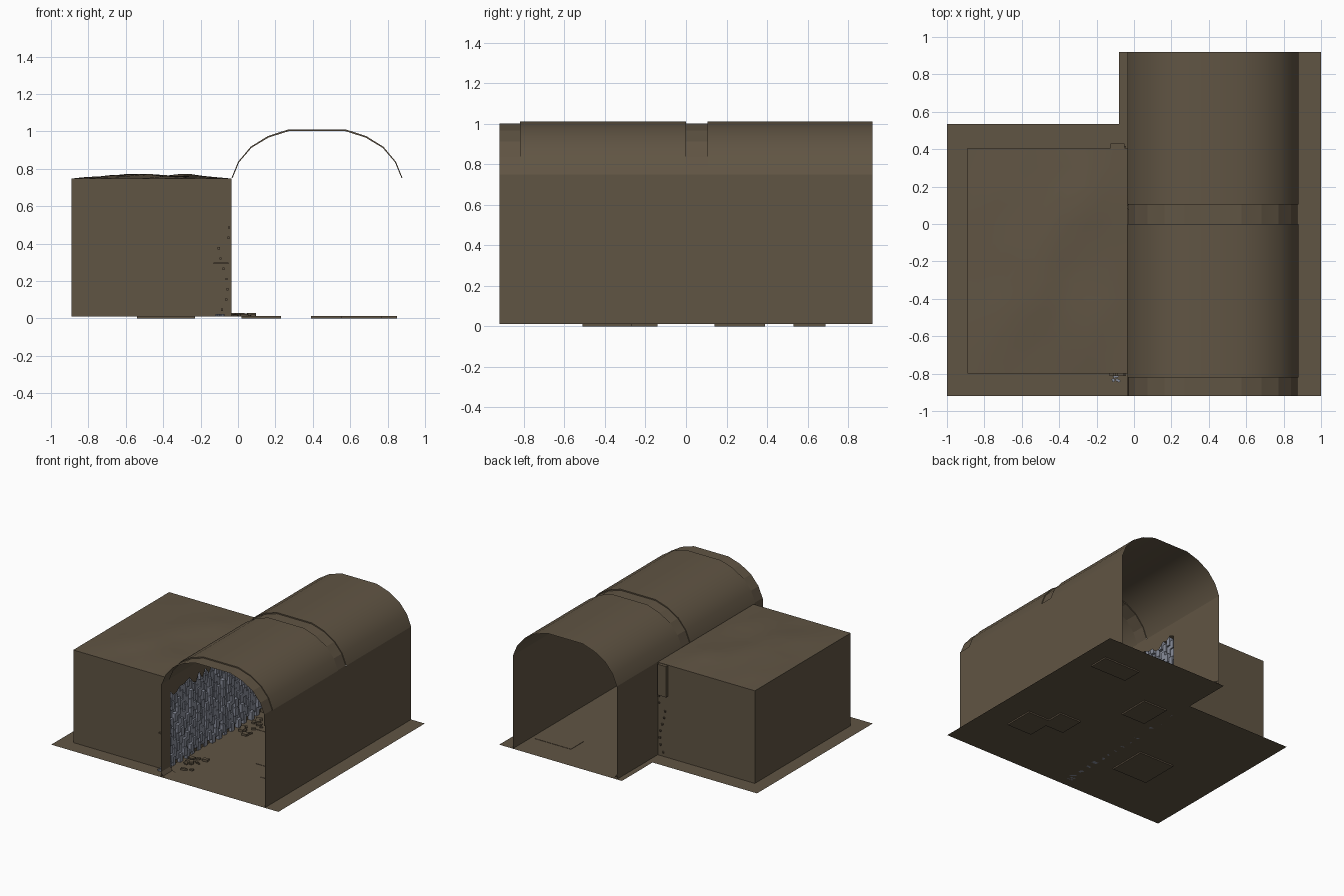
import bpy, bmesh, math, random
from mathutils import Matrix, Vector

if "Cube" in bpy.data.objects:
    bpy.data.objects.remove(bpy.data.objects["Cube"])

random.seed(4)


def material(name, rgb):
    m = bpy.data.materials.new(name)
    m.diffuse_color = (*rgb, 1)
    m.use_nodes = True
    m.node_tree.nodes["Principled BSDF"].inputs["Base Color"].default_value = m.diffuse_color
    return m


EARTH = material("brown_concrete", (0.118, 0.090, 0.057))
BRICK = material("pale_blue_grey", (0.25, 0.27, 0.33))


def finish(name, bm, mat=EARTH, smooth=False):
    me = bpy.data.meshes.new(name)
    bm.to_mesh(me)
    bm.free()
    me.materials.append(mat)
    ob = bpy.data.objects.new(name, me)
    bpy.context.collection.objects.link(ob)
    if smooth:
        for p in me.polygons:
            p.use_smooth = True
    return ob


def face(bm, pts):
    return bm.faces.new([bm.verts.new(p) for p in pts])


def box(bm, x0, x1, y0, y1, z0, z1, rot=0.0):
    c = Vector(((x0 + x1) / 2, (y0 + y1) / 2, (z0 + z1) / 2))
    m = (Matrix.Translation(c) @ Matrix.Rotation(rot, 4, 'Z')
         @ Matrix.Diagonal((x1 - x0, y1 - y0, z1 - z0, 1)))
    bmesh.ops.create_cube(bm, size=1, matrix=m)


def sweep(bm, profile, y0, y1):
    """Open sheet: an xz profile carried along y."""
    a = [bm.verts.new((x, y0, z)) for x, z in profile]
    b = [bm.verts.new((x, y1, z)) for x, z in profile]
    for i in range(len(a) - 1):
        bm.faces.new((a[i], b[i], b[i + 1], a[i + 1]))


XL, XR, CX = -0.035, 0.88, 0.4225
FLOOR = 0.011
RY0, RY1 = -0.80, 0.405      # side room extent along y

# L-shaped floor
bm = bmesh.new()
face(bm, [(x, y, FLOOR) for x, y in
          ((-1, -0.92), (1, -0.92), (1, 0.92), (-0.08, 0.92), (-0.08, 0.535), (-1, 0.535))])
finish("floor", bm)

# Thin slabs let into the floor
bm = bmesh.new()
for x0, x1, y0, y1 in ((0.53, 0.85, 0.53, 0.69), (0.55, 0.77, -0.51, -0.27),
                       (0.39, 0.58, -0.34, -0.14), (-0.54, -0.23, -0.51, -0.20),
                       (0.02, 0.23, 0.14, 0.39)):
    box(bm, x0, x1, y0, y1, 0.0, 0.0135)
finish("floor_patches", bm)

# Tunnel side walls, the left one broken open along the room
bm = bmesh.new()
for x, y0, y1 in ((XR, -0.92, 0.92), (XL, -0.92, RY0), (XL, RY1, 0.92)):
    sweep(bm, [(x, FLOOR), (x, 0.05), (x, 0.75)], y0, y1)
finish("tunnel_walls", bm)

# Sloped skirting along the foot of the left wall
bm = bmesh.new()
for y0, y1 in ((-0.92, RY0), (RY1, 0.92)):
    sweep(bm, [(XL, 0.05), (-0.018, 0.022), (0.02, 0.013)], y0, y1)
finish("skirting", bm)

# Vault panels, with ribs set slightly inside
half = [(0.4575, 0.75), (0.422, 0.838), (0.355, 0.918), (0.263, 0.975), (0.155, 1.01)]
arch = [(CX - d, z) for d, z in half] + [(CX + d, z) for d, z in reversed(half)]
inner = [(CX + (x - CX) * 0.988, 0.75 + (z - 0.75) * 0.965) for x, z in arch]
inner = [(inner[0][0], 0.66)] + inner + [(inner[-1][0], 0.66)]
bm = bmesh.new()
for y0, y1 in ((-0.82, 0.0), (0.105, 0.92)):
    sweep(bm, arch, y0, y1)
finish("vault_panels", bm, smooth=True)

bm = bmesh.new()
for y0, y1 in ((-0.92, -0.82), (0.0, 0.105)):
    sweep(bm, inner, y0, y1)
    core = inner[1:-1]
    for y in ((y1,) if y0 < -0.9 else (y0, y1)):      # rib flanks
        for i in range(len(arch) - 1):
            face(bm, [(arch[i][0], y, arch[i][1]), (arch[i + 1][0], y, arch[i + 1][1]),
                      (core[i + 1][0], y, core[i + 1][1]), (core[i][0], y, core[i][1])])
finish("vault_ribs", bm)

# Side room: three walls
RX = -0.89
bm = bmesh.new()
for a, b in (((XL, RY0), (RX, RY0)), ((RX, RY0), (RX, RY1)), ((RX, RY1), (XL, RY1))):
    face(bm, [(*a, FLOOR), (*b, FLOOR), (*b, 0.748), (*a, 0.748)])
finish("room_walls", bm)

# Lumpy room roof
bm = bmesh.new()
N = 12
grid = []
for i in range(N + 1):
    row = []
    for j in range(N + 1):
        u, v = i / N, j / N
        edge = min(1, 4 * min(u, 1 - u)) * min(1, 4 * min(v, 1 - v))
        bump = 0.016 + 0.009 * math.sin(9 * u + 1) * math.cos(7 * v) + random.uniform(-.004, .004)
        row.append(bm.verts.new((RX + u * (XL - RX), RY0 + v * (RY1 - RY0), 0.748 + bump * edge)))
    grid.append(row)
for i in range(N):
    for j in range(N):
        bm.faces.new((grid[i][j], grid[i + 1][j], grid[i + 1][j + 1], grid[i][j + 1]))
finish("room_roof", bm, smooth=True)

# Ragged plaster hanging at the top of the opening
bm = bmesh.new()
n = 30
low = [random.uniform(0.60, 0.67) for _ in range(n + 1)]
for i in range(n):
    ya, yb = (RY0 + (RY1 - RY0) * k / n for k in (i, i + 1))
    face(bm, [(XL, ya, low[i]), (XL, yb, low[i + 1]), (XL, yb, 0.75), (XL, ya, 0.75)])
finish("ragged_plaster", bm)

# Exposed block wall with uneven faces
bm = bmesh.new()
cols, rows = 30, 9
w, h = (RY1 - RY0) / cols, 0.64 / rows
for i in range(cols):
    for j in range(rows):
        y = RY0 + i * w
        z = FLOOR + (j + 0.5 * (i % 2)) * h
        box(bm, -0.10, -0.05 - random.uniform(0, 0.025),
            y + 0.003, y + w - 0.003, z, z + h - 0.006)
finish("exposed_blocks", bm, BRICK)

# Dark backing seen in the joints
bm = bmesh.new()
sweep(bm, [(-0.085, FLOOR), (-0.085, 0.66)], RY0, RY1)
finish("block_backing", bm)

# Broken wall ends sticking out past the room
bm = bmesh.new()
box(bm, -0.125, -0.05, RY1, 0.43, 0.50, 0.745)
for k in range(9):
    z = 0.04 + k * 0.055
    x = random.uniform(-0.11, -0.05)
    box(bm, x, x + 0.012, RY1, RY1 + 0.012, z, z + 0.012)
    box(bm, x, x + 0.012, RY0 - 0.012, RY0, z, z + 0.012)
box(bm, -0.13, -0.05, -0.812, RY0, 0.29, 0.30)
finish("broken_wall_ends", bm)

bm = bmesh.new()
for k in range(8):
    x, y = random.uniform(-0.12, -0.085), random.uniform(-0.85, -0.815)
    box(bm, x, x + 0.014, y, y + 0.014, FLOOR, FLOOR + 0.012, random.random())
finish("pale_chips", bm, BRICK)

# Rubble scattered on the floor by the opening
bm = bmesh.new()
for k in range(34):
    x = random.uniform(-0.03, 0.09)
    y = random.choice((random.uniform(0.0, 0.38), random.uniform(-0.75, -0.5)))
    s = random.uniform(0.012, 0.034)
    box(bm, x - s / 2, x + s / 2, y - s * 0.7, y + s * 0.7, FLOOR,
        FLOOR + s * 0.55, random.uniform(0, 3))
finish("rubble", bm)
